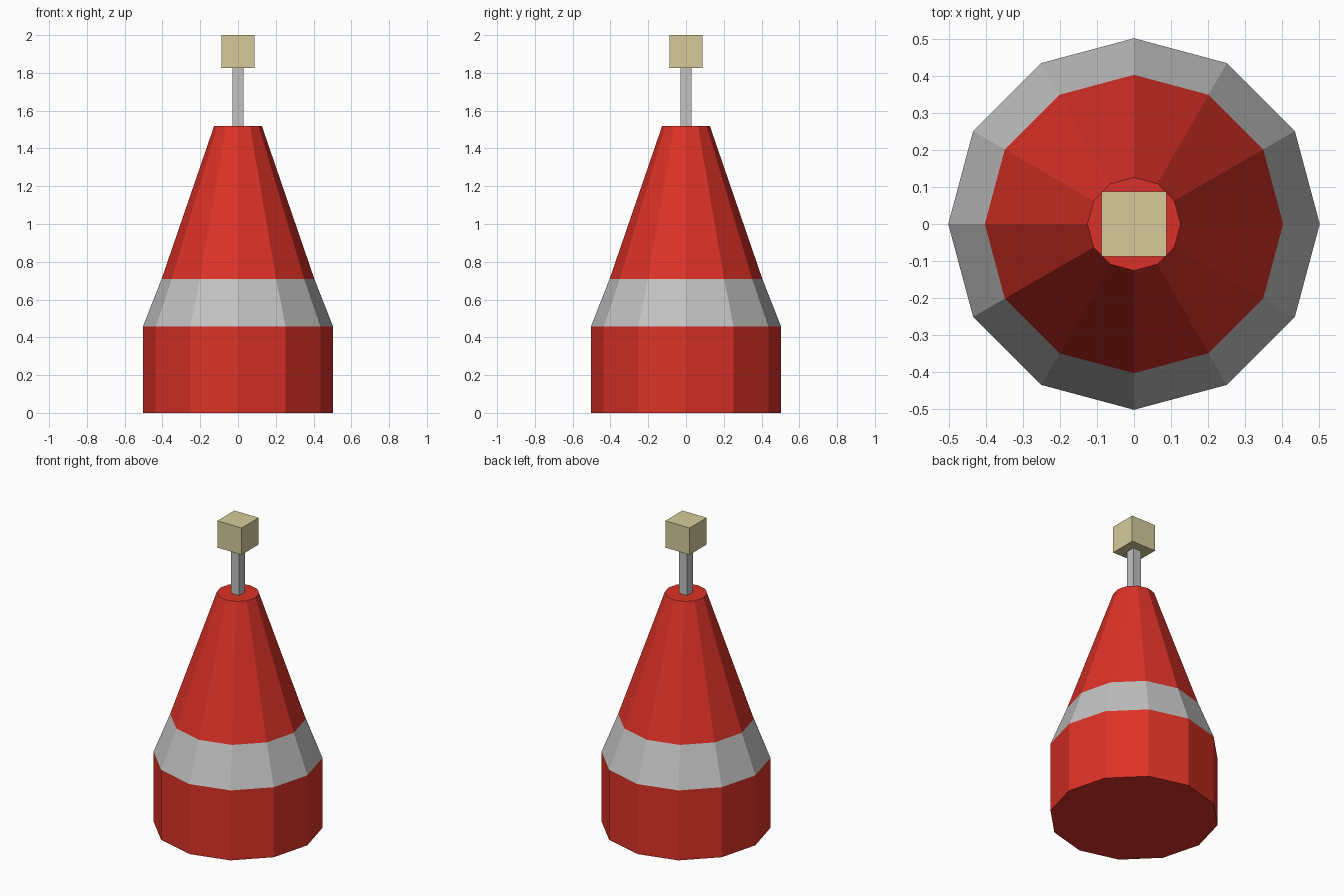
import bpy
import bmesh
from math import cos, sin, pi

default = bpy.data.objects.get("Cube")
if default:
    bpy.data.objects.remove(default, do_unlink=True)


def make_material(name, colour):
    mat = bpy.data.materials.new(name)
    mat.use_nodes = True
    mat.diffuse_color = (*colour, 1)
    mat.node_tree.nodes["Principled BSDF"].inputs["Base Color"].default_value = (*colour, 1)
    return mat


red = make_material("buoy red", (0.71, 0.031, 0.02))
grey = make_material("light grey", (0.54, 0.54, 0.54))
cream = make_material("lamp cream", (0.67, 0.6, 0.33))

SIDES = 12


def make_object(name, bm, materials):
    bmesh.ops.recalc_face_normals(bm, faces=bm.faces)
    mesh = bpy.data.meshes.new(name)
    bm.to_mesh(mesh)
    bm.free()
    for mat in materials:
        mesh.materials.append(mat)
    obj = bpy.data.objects.new(name, mesh)
    bpy.context.collection.objects.link(obj)
    return obj


def box(name, width, bottom, top, mat):
    bm = bmesh.new()
    bmesh.ops.create_cube(bm, size=1)
    for v in bm.verts:
        v.co.x *= width
        v.co.y *= width
        v.co.z = top if v.co.z > 0 else bottom
    return make_object(name, bm, [mat])


# Twelve-sided body: drum, sloping grey band and red cone
profile = [(0.503, 0), (0.503, 0.458), (0.404, 0.71), (0.126, 1.52)]
bm = bmesh.new()
rings = [[bm.verts.new((r * cos(2 * pi * i / SIDES), r * sin(2 * pi * i / SIDES), z))
          for i in range(SIDES)] for r, z in profile]
for level, (low, high) in enumerate(zip(rings, rings[1:])):
    for i in range(SIDES):
        j = (i + 1) % SIDES
        face = bm.faces.new((low[i], low[j], high[j], high[i]))
        face.material_index = 1 if level == 1 else 0
bm.faces.new(rings[0])
bm.faces.new(rings[-1])
make_object("buoy_body", bm, [red, grey])

# Mast and lamp on top
box("mast", 0.06, 1.52, 1.825, grey)
box("lamp", 0.176, 1.825, 2.0, cream)
